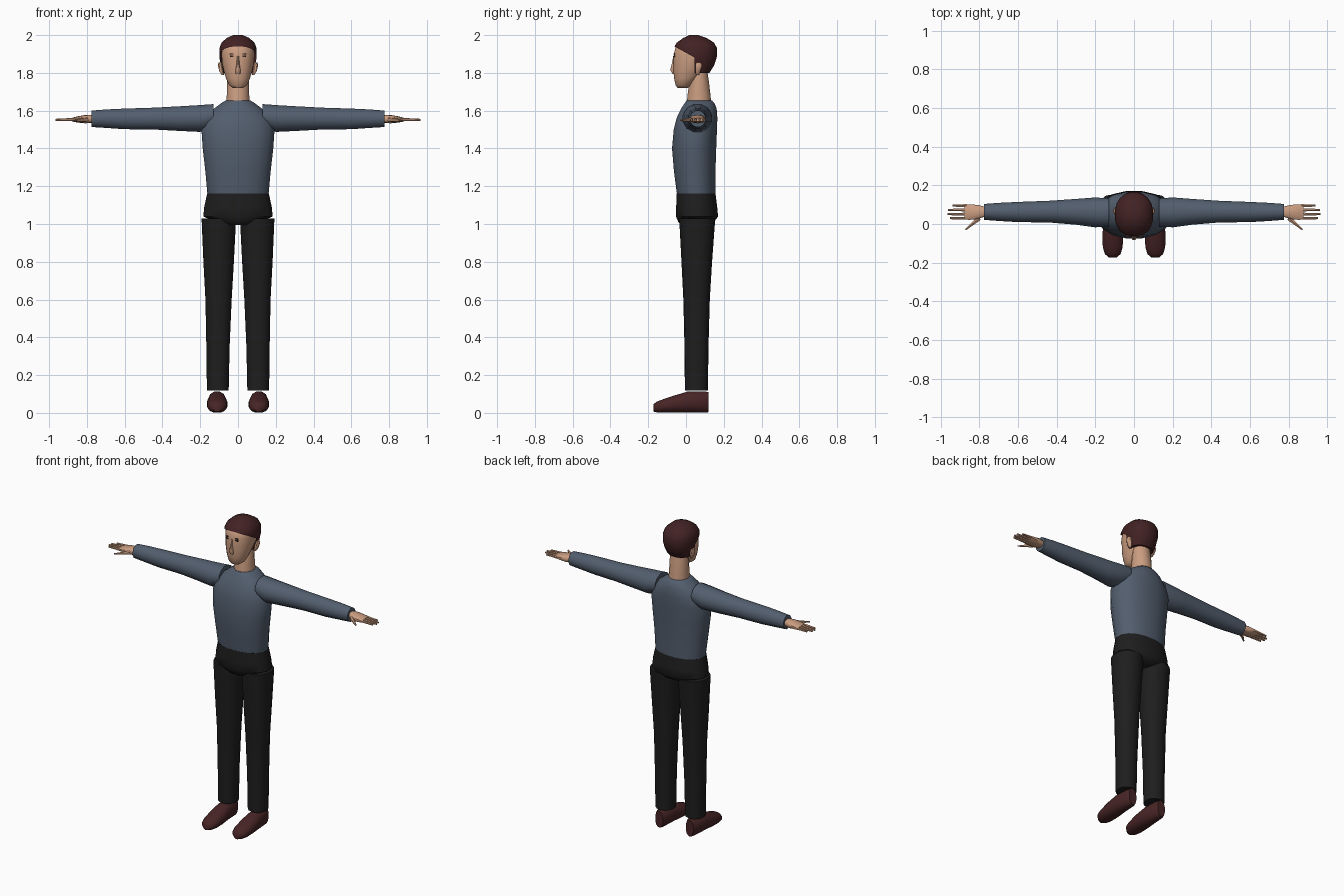
import bpy, bmesh, math
from mathutils import Vector


def material(name, rgb):
    m = bpy.data.materials.new(name)
    m.diffuse_color = (*rgb, 1)
    return m


SKIN = material("skin", (0.60, 0.34, 0.22))
SHIRT = material("slate_shirt", (0.085, 0.112, 0.155))
TROUSERS = material("black_trousers", (0.013, 0.013, 0.013))
HAIR = material("brown_hair", (0.055, 0.016, 0.017))
SHOES = material("brown_shoes", (0.065, 0.018, 0.019))
EYES = material("dark_eyes", (0.05, 0.025, 0.02))


def finish(name, bm, mat, angle=50):
    bmesh.ops.recalc_face_normals(bm, faces=bm.faces)
    me = bpy.data.meshes.new(name)
    bm.to_mesh(me)
    bm.free()
    me.materials.append(mat)
    ob = bpy.data.objects.new(name, me)
    bpy.context.collection.objects.link(ob)
    bpy.context.view_layer.objects.active = ob
    ob.select_set(True)
    bpy.ops.object.shade_smooth_by_angle(angle=math.radians(angle))
    ob.select_set(False)
    return ob


def loft_mesh(rings, axis="z", sides=16, power=2.2, flip=1):
    """Rings are (position, a_min, a_max, b_min, b_max) along the axis."""
    bm = bmesh.new()
    loops = []
    for t, a0, a1, b0, b1 in rings:
        loop = []
        for i in range(sides):
            ang = 2 * math.pi * (i + 0.5) / sides
            c, s = math.cos(ang), math.sin(ang)
            a = (a0 + a1) / 2 + (a1 - a0) / 2 * math.copysign(abs(c) ** (2 / power), c)
            b = (b0 + b1) / 2 + (b1 - b0) / 2 * math.copysign(abs(s) ** (2 / power), s)
            p = {"z": (a, b, t), "x": (t, a, b), "y": (a, t, b)}[axis]
            loop.append(bm.verts.new((p[0] * flip, p[1], p[2])))
        loops.append(loop)
    for lo, hi in zip(loops, loops[1:]):
        for i in range(sides):
            j = (i + 1) % sides
            bm.faces.new((lo[i], lo[j], hi[j], hi[i]))
    bm.faces.new(loops[0])
    bm.faces.new(loops[-1])
    return bm


def loft(name, rings, mat, **kw):
    return finish(name, loft_mesh(rings, **kw), mat)


def rod(name, p, q, r0, r1, mat, sides=6):
    """Tapered finger between two points."""
    p, q = Vector(p), Vector(q)
    bm = bmesh.new()
    rot = (q - p).to_track_quat("Z", "Y").to_matrix().to_4x4()
    rot.translation = (p + q) / 2
    bmesh.ops.create_cone(bm, cap_ends=True, segments=sides, radius1=r0,
                          radius2=r1, depth=(q - p).length, matrix=rot)
    return finish(name, bm, mat)


# Torso and hips
loft("shirt_body", [
    (1.16, -.165, .165, -.05, .158), (1.28, -.176, .176, -.066, .158),
    (1.40, -.190, .190, -.076, .162), (1.50, -.197, .197, -.067, .166),
    (1.56, -.180, .180, -.052, .168), (1.61, -.130, .130, -.028, .164),
    (1.64, -.090, .090, -.008, .152), (1.655, -.065, .065, .002, .138)], SHIRT)
loft("trouser_hips", [
    (0.995, -.085, .085, -.03, .12), (1.01, -.12, .12, -.042, .15),
    (1.04, -.187, .187, -.055, .172), (1.09, -.182, .182, -.054, .167),
    (1.162, -.166, .166, -.051, .158)], TROUSERS)

# Neck and head
loft("neck", [
    (1.63, -.064, .064, .002, .136), (1.69, -.060, .060, .008, .130),
    (1.755, -.059, .059, .018, .122), (1.80, -.055, .055, .025, .115)], SKIN, power=2)
loft("head", [
    (1.72, -.028, .028, -.045, .010), (1.735, -.048, .048, -.056, .030),
    (1.77, -.064, .064, -.064, .065), (1.81, -.076, .076, -.068, .100),
    (1.85, -.085, .085, -.068, .130), (1.90, -.089, .089, -.066, .140),
    (1.94, -.084, .084, -.056, .135), (1.97, -.055, .055, -.02, .10)], SKIN)
loft("nose", [
    (1.795, -.013, .013, -.072, -.045), (1.815, -.014, .014, -.085, -.045),
    (1.845, -.009, .009, -.077, -.045), (1.89, -.006, .006, -.068, -.045)],
    SKIN, sides=8)

# Hair shell trimmed along a slanted forehead line and a sideburn line
bm = loft_mesh([
    (1.80, -.076, .076, .0, .125), (1.84, -.091, .091, -.045, .150),
    (1.88, -.100, .100, -.073, .164), (1.93, -.100, .100, -.068, .166),
    (1.96, -.088, .088, -.050, .150), (1.985, -.060, .060, -.015, .110),
    (2.00, -.025, .025, .018, .065)], sides=20)
cuts = [(Vector((0, -.07, 1.945)), Vector((0, .55, 1)).normalized()),
        (Vector((0, .045, 1.8)), Vector((0, 1, 0)))]
for co, no in cuts:
    bmesh.ops.bisect_plane(bm, geom=bm.verts[:] + bm.edges[:] + bm.faces[:],
                           plane_co=co, plane_no=no)
hidden = [f for f in bm.faces
          if all((f.calc_center_median() - co).dot(no) < 0 for co, no in cuts)]
bmesh.ops.delete(bm, geom=hidden, context="FACES")
finish("hair", bm, HAIR)

# Eyes and brows as thin plates
for side, tag in ((1, "left"), (-1, "right")):
    for part, z, w, h in (("eye", 1.888, .018, .006), ("brow", 1.900, .022, .004)):
        bm = bmesh.new()
        bmesh.ops.create_cube(bm, size=1)
        bmesh.ops.scale(bm, vec=(w, .008, h), verts=bm.verts)
        bmesh.ops.translate(bm, vec=(side * .034, -.062, z), verts=bm.verts)
        finish(f"{tag}_{part}", bm, EYES)

    # Ear
    loft(f"{tag}_ear", [
        (1.79, .072, .088, .052, .070), (1.81, .076, .100, .048, .078),
        (1.84, .082, .108, .048, .086), (1.855, .084, .104, .054, .080)],
        SKIN, sides=8, flip=side)

    # Sleeve
    loft(f"{tag}_sleeve", [
        (.13, -.015, .135, 1.51, 1.637), (.20, -.020, .140, 1.485, 1.632),
        (.30, -.006, .132, 1.490, 1.626), (.44, .006, .122, 1.498, 1.618),
        (.60, .008, .116, 1.500, 1.613), (.70, .014, .111, 1.507, 1.608),
        (.775, .020, .105, 1.512, 1.602)], SHIRT, axis="x", sides=12, power=2, flip=side)

    # Palm, fingers and thumb
    loft(f"{tag}_palm", [
        (.77, .038, .090, 1.535, 1.578), (.81, .024, .100, 1.533, 1.577),
        (.85, .020, .103, 1.537, 1.570), (.878, .022, .102, 1.543, 1.562)],
        SKIN, axis="x", sides=10, power=2.8, flip=side)
    for i, (y, tip) in enumerate(((.030, .952), (.051, .965), (.073, .962), (.095, .938))):
        rod(f"{tag}_finger_{i + 1}", (side * .865, y, 1.553), (side * tip, y, 1.551),
            .009, .006, SKIN)
    rod(f"{tag}_thumb", (side * .80, .030, 1.552), (side * .872, -.030, 1.549),
        .013, .004, SKIN)

    # Trouser leg
    loft(f"{tag}_trouser_leg", [
        (.118, .048, .166, -.006, .116), (.35, .043, .169, -.008, .119),
        (.60, .032, .174, -.014, .126), (.80, .020, .185, -.024, .138),
        (1.03, .008, .195, -.036, .155)], TROUSERS, sides=14, flip=side)

    # Shoe, from heel to toe
    loft(f"{tag}_shoe", [
        (.120, .082, .138, .002, .112), (.095, .068, .152, 0, .116),
        (.01, .062, .160, 0, .115), (-.06, .055, .165, 0, .094),
        (-.12, .057, .163, 0, .074), (-.155, .068, .152, .002, .060),
        (-.173, .088, .132, .006, .046)], SHOES, axis="y", sides=12, flip=side)
